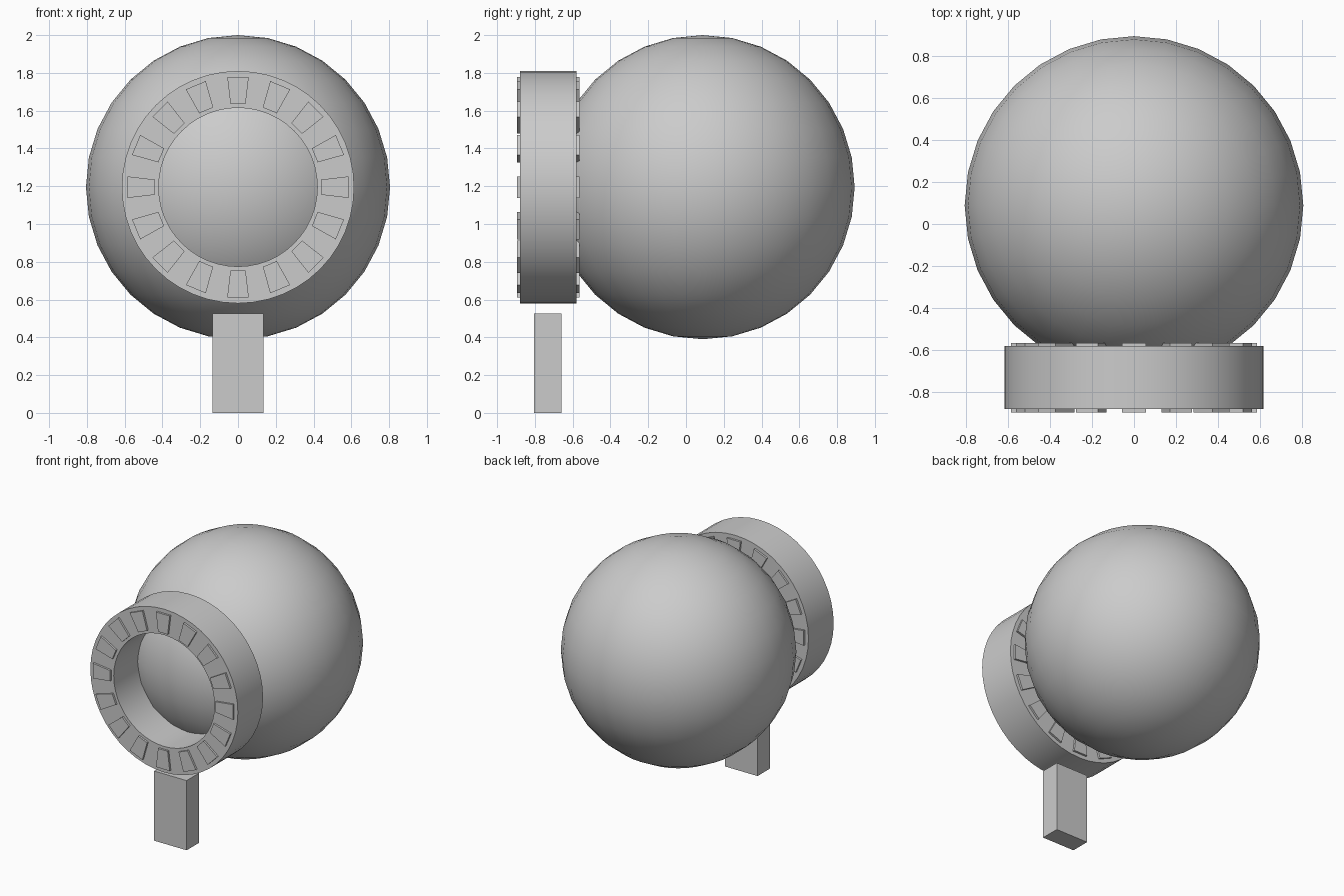
import bpy, bmesh, math
from mathutils import Matrix, Vector

if "Cube" in bpy.data.objects:
    bpy.data.objects.remove(bpy.data.objects["Cube"])

grey = bpy.data.materials.new("plain grey")
grey.diffuse_color = (0.6, 0.6, 0.6, 1)
grey.use_nodes = True
grey.node_tree.nodes["Principled BSDF"].inputs["Base Color"].default_value = grey.diffuse_color
CZ = 1.195  # height of the globe and ring centre


def finish(name, bm, smooth=False):
    bmesh.ops.recalc_face_normals(bm, faces=bm.faces)
    me = bpy.data.meshes.new(name)
    bm.to_mesh(me)
    bm.free()
    me.materials.append(grey)
    ob = bpy.data.objects.new(name, me)
    bpy.context.collection.objects.link(ob)
    if smooth:
        bpy.ops.object.select_all(action='DESELECT')
        ob.select_set(True)
        bpy.context.view_layer.objects.active = ob
        bpy.ops.object.shade_smooth_by_angle(angle=math.radians(30))
    return ob


# Globe
bm = bmesh.new()
bmesh.ops.create_uvsphere(bm, u_segments=32, v_segments=16, radius=0.805,
                          matrix=Matrix.Translation((0, 0.088, CZ)))
finish("globe", bm, True)

# Hollow ring in front of the globe: square profile spun about the y axis
bm = bmesh.new()
profile = [(0.42, -0.88), (0.615, -0.88), (0.615, -0.58), (0.42, -0.58)]
verts = [bm.verts.new((r, y, CZ)) for r, y in profile]
edges = [bm.edges.new((verts[i], verts[(i + 1) % 4])) for i in range(4)]
bmesh.ops.spin(bm, geom=verts + edges, cent=(0, 0, CZ), axis=(0, 1, 0),
               angle=2 * math.pi, steps=48, use_merge=True)
bmesh.ops.remove_doubles(bm, verts=bm.verts, dist=0.0005)
finish("ring", bm, True)

# Sixteen tapered blocks that stand proud of both ring faces
bm = bmesh.new()
for k in range(16):
    turn = Matrix.Rotation(k * math.tau / 16, 3, 'Y')
    for y0, y1 in ((-0.895, -0.87), (-0.59, -0.565)):
        shape = [(-0.04, 0.44), (0.04, 0.44), (0.057, 0.584), (-0.057, 0.584)]
        loops = [[bm.verts.new(turn @ Vector((x, y, z)) + Vector((0, 0, CZ)))
                  for x, z in shape] for y in (y0, y1)]
        bm.faces.new(loops[0])
        bm.faces.new(loops[1][::-1])
        for i in range(4):
            j = (i + 1) % 4
            bm.faces.new((loops[0][i], loops[1][i], loops[1][j], loops[0][j]))
finish("ring_blocks", bm)

# Post under the ring
bm = bmesh.new()
bmesh.ops.create_cube(bm, size=1, matrix=Matrix.Translation((0, -0.732, 0.2625))
                      @ Matrix.Diagonal((0.27, 0.145, 0.525, 1)))
finish("post", bm)
